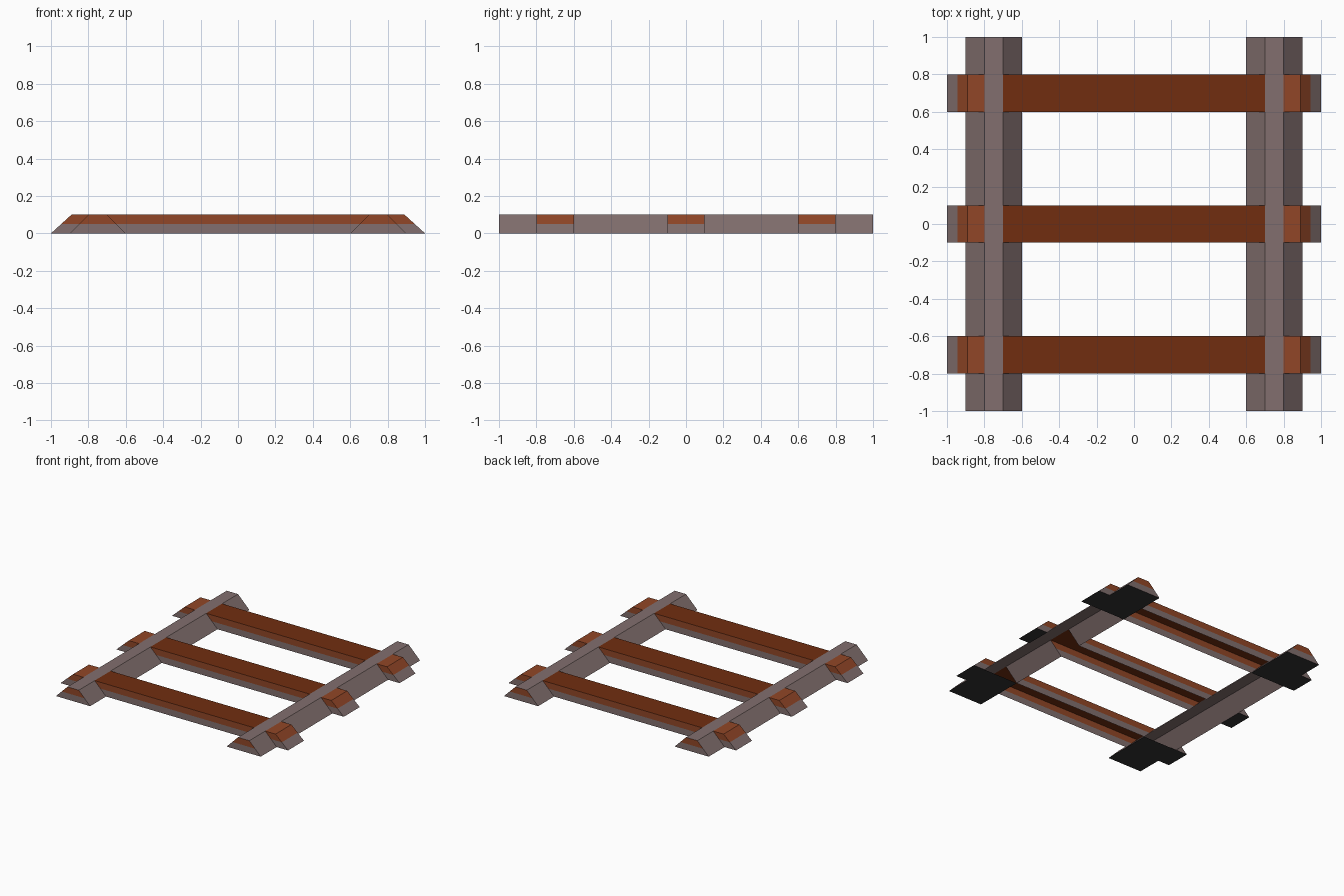
import bpy, bmesh
from mathutils import Vector

if "Cube" in bpy.data.objects:
    bpy.data.objects.remove(bpy.data.objects["Cube"])


def material(name, rgb):
    m = bpy.data.materials.new(name)
    m.diffuse_color = (*rgb, 1)
    m.use_nodes = True
    m.node_tree.nodes["Principled BSDF"].inputs["Base Color"].default_value = m.diffuse_color
    return m


MATS = [material("grey_stone", (0.223, 0.159, 0.156)),
        material("rust_brown", (0.283, 0.061, 0.020)),
        material("dark_brown", (0.165, 0.027, 0.005)),
        material("black_base", (0.032, 0.032, 0.032))]
GREY, RUST, DARK, BLACK = range(4)
H, MID = 0.1, 0.05


class Part:
    """Collects flat faces, each turned to face a given outward direction."""
    def __init__(self, name):
        self.name, self.bm = name, bmesh.new()

    def face(self, pts, out, mat):
        f = self.bm.faces.new([self.bm.verts.new(p) for p in pts])
        f.normal_update()
        if f.normal.dot(Vector(out)) < 0:
            f.normal_flip()
        f.material_index = mat

    def wall(self, lo, hi, out):
        """Face between a bottom edge and a top edge: grey below, rust above."""
        lo, hi = [Vector(p) for p in lo], [Vector(p) for p in hi]
        mid = [(a + b) / 2 for a, b in zip(lo, hi)]
        self.face([lo[0], lo[1], mid[1], mid[0]], out, GREY)
        self.face([mid[0], mid[1], hi[1], hi[0]], out, RUST)

    def flat(self, x0, x1, y0, y1, z, out, mat):
        self.face([(x0, y0, z), (x1, y0, z), (x1, y1, z), (x0, y1, z)], out, mat)

    def finish(self):
        bmesh.ops.remove_doubles(self.bm, verts=self.bm.verts, dist=1e-5)
        me = bpy.data.meshes.new(self.name)
        self.bm.to_mesh(me)
        self.bm.free()
        for m in MATS:
            me.materials.append(m)
        bpy.context.collection.objects.link(bpy.data.objects.new(self.name, me))


UP, DOWN = (0, 0, 1), (0, 0, -1)

# Rails: hollow sloped channels, open on the inner side where a tie joins
BREAKS = [-1, -0.8, -0.6, -0.1, 0.1, 0.6, 0.8, 1]
for s, side in ((-1, "left"), (1, "right")):
    rail = Part(side + "_rail")
    for i, (a, b) in enumerate(zip(BREAKS, BREAKS[1:])):
        rail.flat(s * 0.7, s * 0.8, a, b, H, UP, GREY)
        rail.face([(s * 0.9, a, 0), (s * 0.9, b, 0), (s * 0.8, b, H), (s * 0.8, a, H)],
                  (s, 0, 1), GREY)
        if i % 2 == 0:
            rail.face([(s * 0.6, a, 0), (s * 0.6, b, 0), (s * 0.7, b, H), (s * 0.7, a, H)],
                      (-s, 0, 1), GREY)
        if i in (0, 1, 5, 6):          # closed base near both ends
            rail.flat(s * 0.6, s * 0.9, a, b, 0, DOWN, BLACK)
    for y in (-1, 1):                  # two-tone end caps
        rail.wall([(s * 0.6, y, 0), (s * 0.9, y, 0)],
                  [(s * 0.7, y, H), (s * 0.8, y, H)], (0, y, 0))
    rail.finish()

# Ties: open-bottomed beam between the rails plus a sloped stub outside each
for yc, name in ((-0.7, "front_tie"), (0, "middle_tie"), (0.7, "back_tie")):
    tie = Part(name)
    y0, y1 = yc - 0.1, yc + 0.1
    tie.flat(-0.7, 0.7, y0, y1, H, UP, DARK)
    for y, d in ((y0, -1), (y1, 1)):
        tie.wall([(-0.6, y, 0), (0.6, y, 0)], [(-0.7, y, H), (0.7, y, H)], (0, d, 0))
    for s in (-1, 1):
        tie.flat(s * 0.8, s * 0.89, y0, y1, H, UP, RUST)
        tie.flat(s * 0.9, s * 1.0, y0, y1, 0, DOWN, BLACK)
        tie.wall([(s, y0, 0), (s, y1, 0)], [(s * 0.89, y0, H), (s * 0.89, y1, H)], (s, 0, 1))
        for y, d in ((y0, -1), (y1, 1)):
            tie.wall([(s * 0.9, y, 0), (s, y, 0)], [(s * 0.8, y, H), (s * 0.89, y, H)], (0, d, 0))
    tie.finish()
